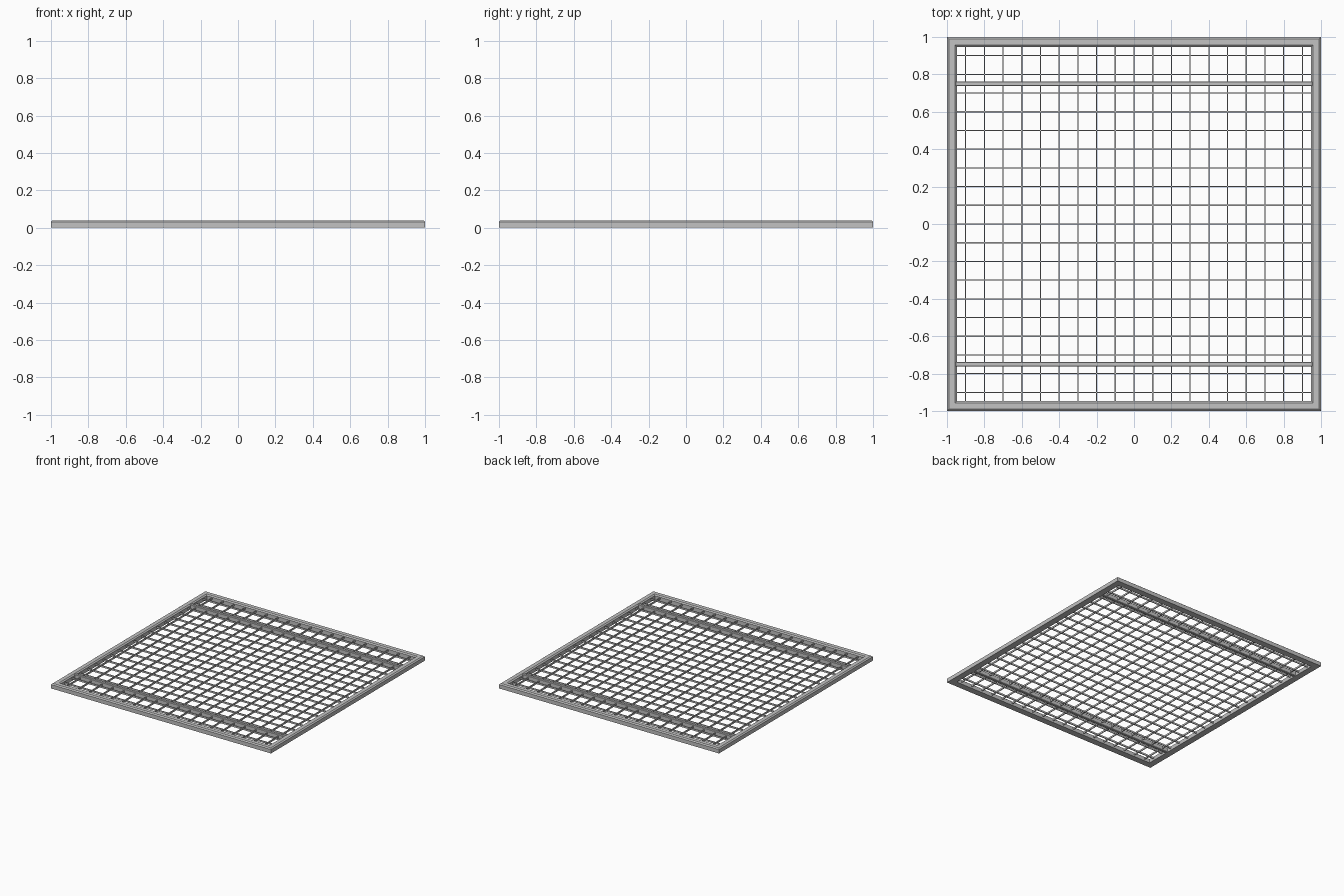
import bpy, bmesh

cube = bpy.data.objects.get("Cube")
if cube:
    bpy.data.objects.remove(cube, do_unlink=True)


def make_material(name, value):
    mat = bpy.data.materials.new(name)
    mat.use_nodes = True
    colour = (value, value, value, 1)
    mat.diffuse_color = colour
    mat.node_tree.nodes["Principled BSDF"].inputs["Base Color"].default_value = colour
    return mat


grey = make_material("steel grey", 0.54)


def finish(bm, name):
    bmesh.ops.recalc_face_normals(bm, faces=bm.faces)
    mesh = bpy.data.meshes.new(name)
    bm.to_mesh(mesh)
    bm.free()
    mesh.materials.append(grey)
    obj = bpy.data.objects.new(name, mesh)
    bpy.context.collection.objects.link(obj)
    return obj


def add_box(bm, centre, size):
    verts = bmesh.ops.create_cube(bm, size=1)["verts"]
    bmesh.ops.scale(bm, vec=size, verts=verts)
    bmesh.ops.translate(bm, vec=centre, verts=verts)


# Square frame: chamfered profile swept around four mitred corners
profile = [(1, 0), (1, 0.032), (0.99, 0.04), (0.957, 0.04), (0.947, 0.032), (0.947, 0)]
corners = [(1, 1), (-1, 1), (-1, -1), (1, -1)]
bm = bmesh.new()
rings = [[bm.verts.new((sx * r, sy * r, z)) for r, z in profile] for sx, sy in corners]
count = len(profile)
for i in range(4):
    a, b = rings[i], rings[(i + 1) % 4]
    for j in range(count):
        k = (j + 1) % count
        bm.faces.new((a[j], a[k], b[k], b[j]))
finish(bm, "outer_frame")

# Two cross bars
for name, side in (("front_cross_bar", -1), ("back_cross_bar", 1)):
    bm = bmesh.new()
    add_box(bm, (0, side * 0.75, 0.02), (1.91, 0.025, 0.038))
    bar = finish(bm, name)
    bevel = bar.modifiers.new("edge_bevel", "BEVEL")
    bevel.width = 0.004
    bevel.segments = 1

# Wire mesh: upright flat strips each way
for name, along_x in (("lengthwise_wires", False), ("crosswise_wires", True)):
    bm = bmesh.new()
    for i in range(-9, 10):
        p = i * 0.1
        if along_x:
            add_box(bm, (0, p, 0.021), (1.91, 0.006, 0.014))
        else:
            add_box(bm, (p, 0, 0.02), (0.006, 1.91, 0.014))
    finish(bm, name)
